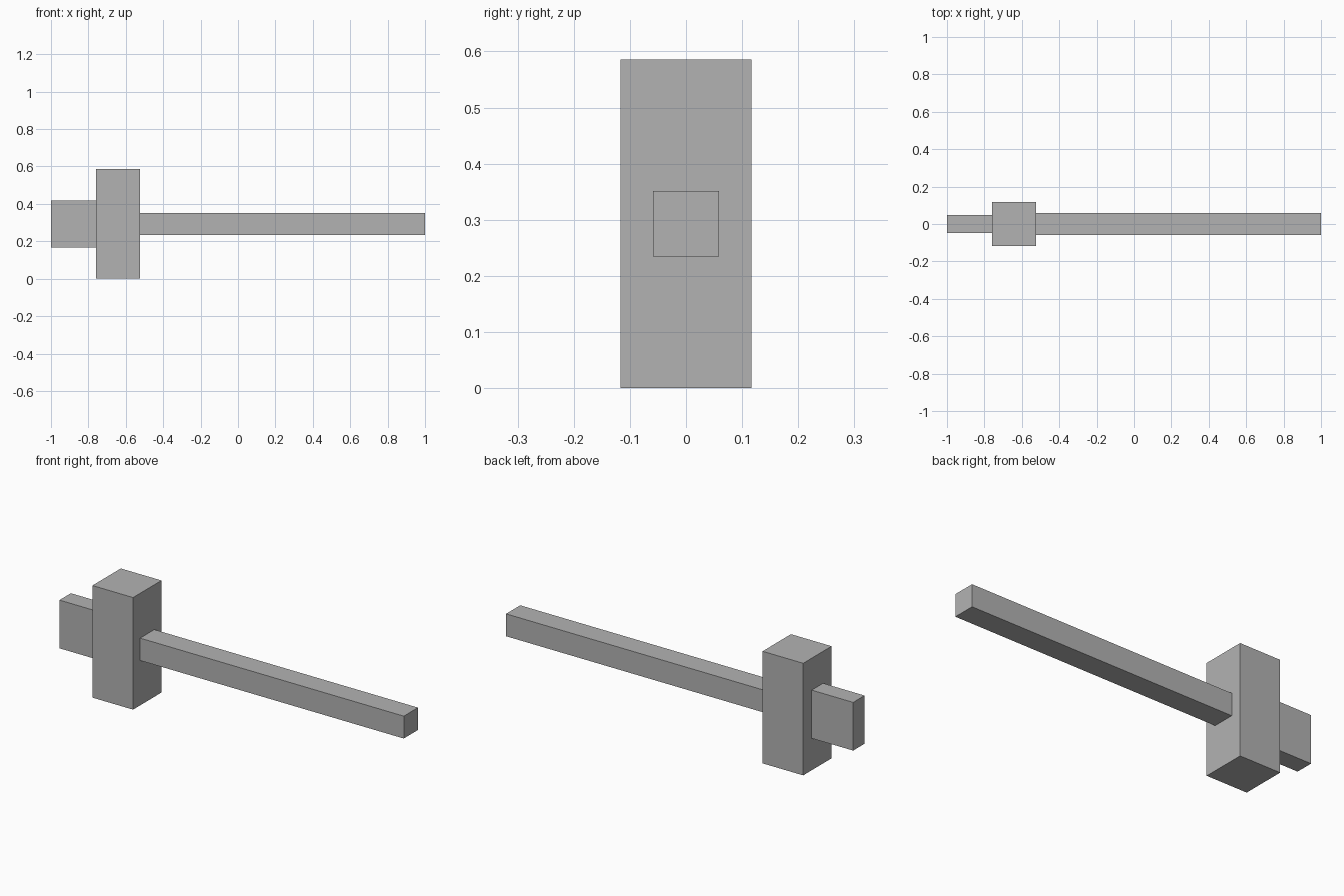
import bpy
import bmesh
from mathutils import Vector

default_cube = bpy.data.objects.get("Cube")
if default_cube:
    bpy.data.objects.remove(default_cube, do_unlink=True)

GREY = (0.45, 0.45, 0.45, 1.0)
grey = bpy.data.materials.new("plain grey")
grey.use_nodes = True
grey.diffuse_color = GREY
grey.node_tree.nodes["Principled BSDF"].inputs["Base Color"].default_value = GREY

AXIS_Z = 0.293  # shared height of the centre line


def box(name, x0, x1, depth, height):
    """Box from x0 to x1, centred on the shared axis."""
    bm = bmesh.new()
    bmesh.ops.create_cube(bm, size=1)
    bmesh.ops.scale(bm, vec=Vector((x1 - x0, depth, height)), verts=bm.verts)
    mesh = bpy.data.meshes.new(name)
    bm.to_mesh(mesh)
    bm.free()
    mesh.materials.append(grey)
    obj = bpy.data.objects.new(name, mesh)
    obj.location = ((x0 + x1) / 2, 0, AXIS_Z)
    bpy.context.collection.objects.link(obj)
    return obj


# Hammer-like tool: long handle, tall block, thin end tab
box("handle", -0.525, 1.0, 0.117, 0.117)
box("head_block", -0.76, -0.525, 0.234, 2 * AXIS_Z)
box("end_tab", -1.0, -0.76, 0.094, 0.252)
